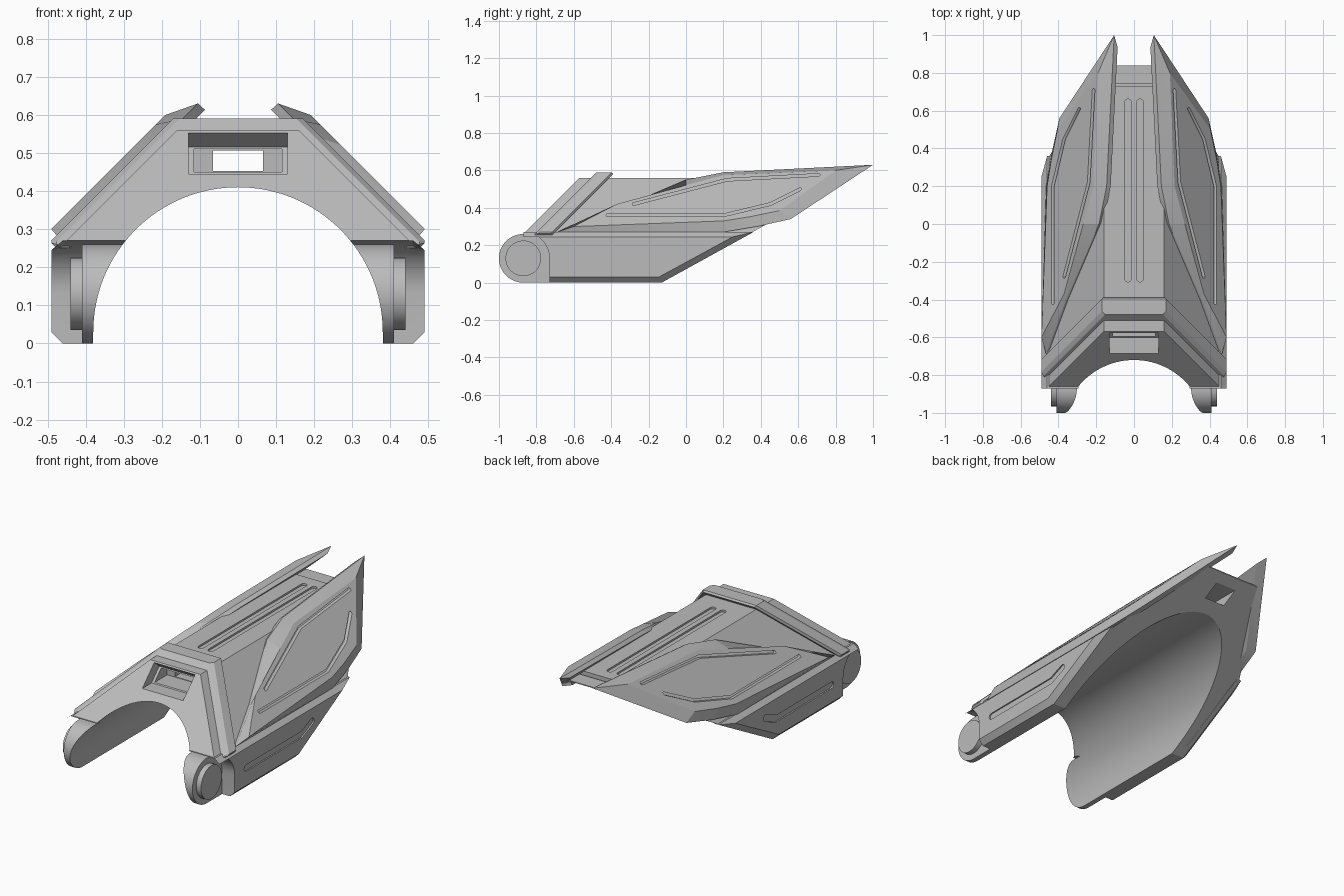
import bpy
import bmesh
import math
from mathutils import Vector

if "Cube" in bpy.data.objects:
    bpy.data.objects.remove(bpy.data.objects["Cube"], do_unlink=True)

grey = bpy.data.materials.new("plain grey")
grey.use_nodes = True
grey.diffuse_color = (0.5, 0.5, 0.5, 1)
grey.node_tree.nodes["Principled BSDF"].inputs["Base Color"].default_value = (0.5, 0.5, 0.5, 1)


# Drawing frames: 2D outline (u, v) plus a depth d
def side(u, v, d):
    return (d, u, v)


def section(u, v, d):
    return (u, d, v)


def plan(u, v, d):
    return (u, v, d)


def slanted(u, v, d):
    return (u, v + d, v)


def wing_plane(u, v, d):
    return (d - v, u, v)


def loft(name, frame, layers):
    """Solid through a list of (outline, depth) layers."""
    bm = bmesh.new()
    rings = [[bm.verts.new(frame(p[0], p[1], d)) for p in pts] for pts, d in layers]
    n = len(rings[0])
    for a, b in zip(rings, rings[1:]):
        for i in range(n):
            j = (i + 1) % n
            bm.faces.new((a[i], a[j], b[j], b[i]))
    bm.faces.new(rings[0])
    bm.faces.new(rings[-1])
    bmesh.ops.recalc_face_normals(bm, faces=bm.faces)
    mesh = bpy.data.meshes.new(name)
    bm.to_mesh(mesh)
    bm.free()
    mesh.materials.append(grey)
    obj = bpy.data.objects.new(name, mesh)
    bpy.context.collection.objects.link(obj)
    return obj


def prism(name, frame, pts, d0, d1):
    return loft(name, frame, [(pts, d0), (pts, d1)])


def apply(obj, kind, **settings):
    bpy.ops.object.select_all(action="DESELECT")
    bpy.context.view_layer.objects.active = obj
    obj.select_set(True)
    mod = obj.modifiers.new(kind.lower(), kind)
    for key, value in settings.items():
        setattr(mod, key, value)
    bpy.ops.object.modifier_apply(modifier=mod.name)


def boolean(obj, cutter, operation="DIFFERENCE"):
    cutter.hide_render = True
    apply(obj, "BOOLEAN", operation=operation, solver="EXACT", object=cutter)
    bpy.data.objects.remove(cutter, do_unlink=True)


def finish(obj, mirrored=True):
    if mirrored:
        apply(obj, "MIRROR", use_axis=(True, False, False))
    bpy.ops.object.select_all(action="DESELECT")
    bpy.context.view_layer.objects.active = obj
    obj.select_set(True)
    bpy.ops.object.shade_smooth_by_angle(angle=math.radians(20))


def arc(cu, cv, r, a0, a1, n):
    angles = [math.radians(a0 + (a1 - a0) * i / n) for i in range(n + 1)]
    return [(cu + r * math.cos(a), cv + r * math.sin(a)) for a in angles]


def stroke(path, r):
    """Outline of a round-ended groove along a path."""
    path = [Vector(p) for p in path]
    out = []
    for pts in (path, path[::-1]):
        for i, p in enumerate(pts[:-1]):
            d1 = (pts[i + 1] - p).normalized()
            if i == 0:
                a = math.degrees(math.atan2(d1.y, d1.x))
                out += arc(p.x, p.y, r, a + 90, a + 270, 6)
            else:
                t = ((p - pts[i - 1]).normalized() + d1).normalized()
                n = Vector((t.y, -t.x))
                out.append(tuple(p + n * r / n.dot(Vector((d1.y, -d1.x)))))
    return out


def box(name, x, y0, y1, z0, z1):
    return prism(name, section, [(-x, z0), (x, z0), (x, z1), (-x, z1)], y0, y1)


def both(half):
    """Close an outline from its +x half, listed bottom to top."""
    return half + [(-x, z) for x, z in reversed(half)]


# Shell: arch cross-section trimmed to the side outline
HINGE = (-0.87, 0.13)
notch = arc(*HINGE, 0.14, 90, 0, 10)
arch = both([(0.38, 0), (0.45, 0), (0.45, 0.27), (0.16, 0.56)])
arch += arc(0, 0.03, 0.38, 180, 0, 64)
shell = prism("arched_shell", section, arch, -1.1, 1.1)
outline = notch + [(-0.73, -0.05), (-0.219, -0.05), (-0.13, 0), (0.84, 0.54), (0.84, 0.545),
                   (0.745, 0.545), (0.745, 0.525), (0.73, 0.525), (0.73, 0.58),
                   (-0.55, 0.58), (-0.86, 0.27)]
boolean(shell, prism("trim", side, outline, -0.6, 0.6), "INTERSECT")

# Front slot with a narrower tunnel behind it
slot = [(-0.8, 0.445), (-0.6, 0.445), (-0.53, 0.515), (-0.575, 0.553), (-0.8, 0.553)]
boolean(shell, prism("slot_cut", side, slot, -0.13, 0.13))
boolean(shell, box("entry_cut", 0.115, -0.65, -0.48, 0.45, 0.51))
boolean(shell, box("tunnel_cut", 0.065, -0.55, 1, 0.453, 0.507))

# Two long grooves on the top
for x in (-0.032, 0.032):
    boolean(shell, prism("groove_cut", plan, stroke([(x, -0.29), (x, 0.645)], 0.017), 0.55, 0.6))
finish(shell, False)

# Raised collar following the slanted front
collar = prism("front_collar", slanted,
               both([(0.44, 0.25), (0.49, 0.25), (0.49, 0.27), (0.17, 0.59)])
               + [(-0.14, 0.54), (0.14, 0.54)], -1.07, -0.97)
apply(collar, "BEVEL", width=0.014, segments=1, limit_method="ANGLE", angle_limit=math.radians(50))
finish(collar, False)

# Hinge lugs with round discs
lug = prism("hinge_lugs", side, arc(*HINGE, 0.13, 90, 270, 32) + [(-0.65, 0), (-0.65, 0.26)], 0.25, 0.41)
bore = [(0.38, -0.1)] + arc(0, 0.03, 0.38, 0, 180, 64) + [(-0.38, -0.1)]
boolean(lug, prism("bore_cut", section, bore, -1.2, 0))
finish(lug)
finish(prism("hinge_discs", side, arc(*HINGE, 0.095, 0, 354, 59), 0.40, 0.44))

# Lower side panels with a chamfered rim and a bent groove
base = notch + [(-0.73, 0), (-0.13, 0), (0.36, 0.27)]
face = [(y, min(max(z, 0.03), 0.245)) for y, z in notch]
face += [(-0.73, 0.03), (-0.145, 0.03), (0.25, 0.245)]
panel = loft("lower_side_panels", side, [(base, 0.43), (base, 0.46), (face, 0.49)])
bent = stroke([(-0.625, 0.13), (-0.12, 0.13), (-0.025, 0.17)], 0.019)
boolean(panel, prism("groove_cut", side, bent, 0.482, 0.52))
finish(panel)

# Swept wing plates with bevelled rims, ending in a rear spike
rim = [(-0.69, 0.27), (-0.42, 0.37), (0, 0.55), (0.2, 0.59),
       (1, 0.63), (0.56, 0.34), (0.38, 0.30), (0.2, 0.27)]
top = [(-0.6, 0.30), (-0.37, 0.42), (0, 0.521), (0.2, 0.575),
       (0.8, 0.60), (0.5, 0.385), (0.34, 0.352), (0.2, 0.33)]
root = [(0.2 + (y - 0.2) * 0.92, 0.42 + (z - 0.42) * 0.92) for y, z in rim]
wing = loft("wing_plates", wing_plane, [(root, 0.70), (rim, 0.735), (top, 0.79)])
for path in ([(-0.28, 0.42), (0.22, 0.55), (0.71, 0.576)],
             [(-0.42, 0.36), (0.2, 0.36), (0.45, 0.42), (0.61, 0.5)]):
    boolean(wing, prism("groove_cut", wing_plane, stroke(path, 0.007), 0.772, 0.83))
finish(wing)
